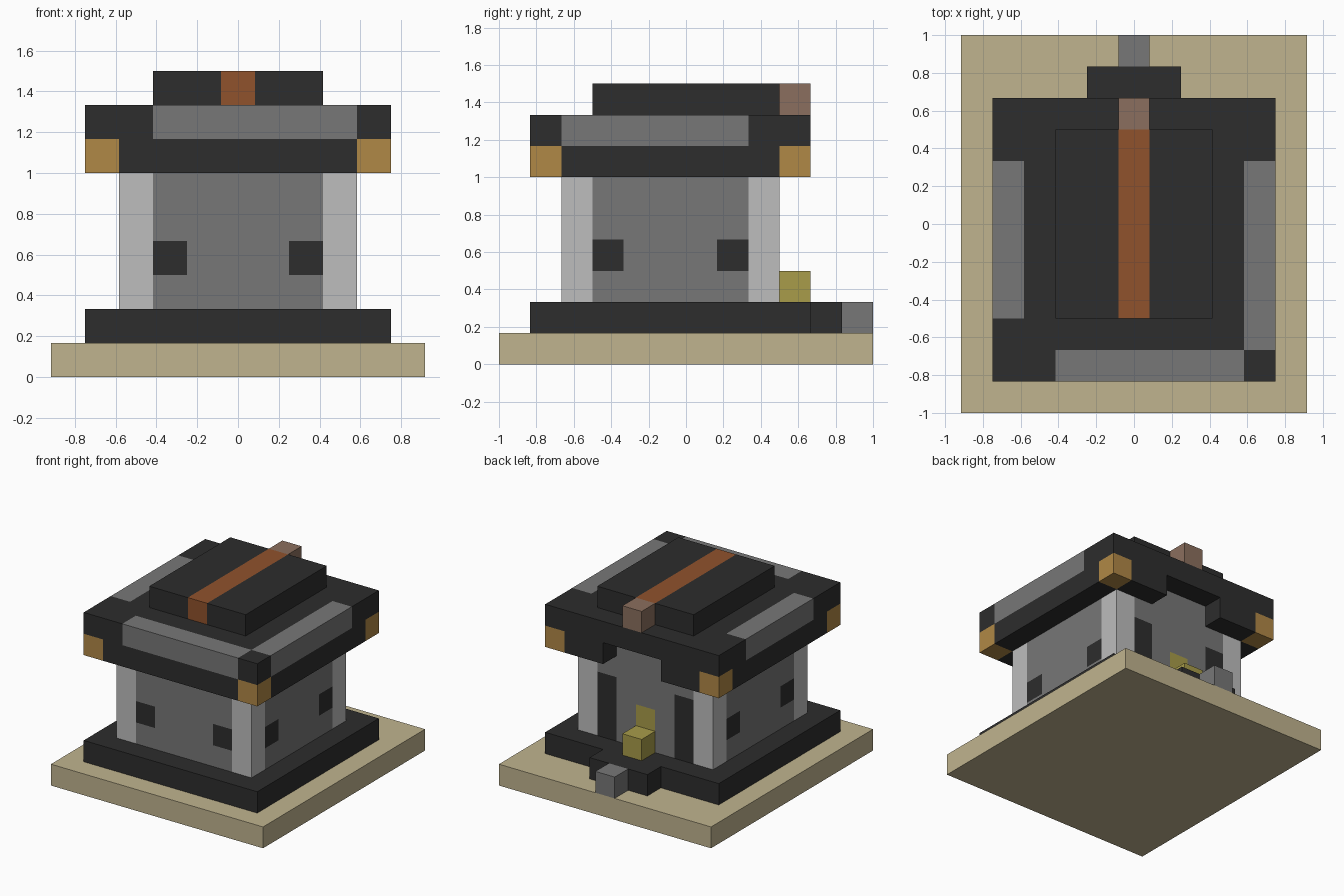
import bpy
import bmesh
from mathutils import Vector

U = 1 / 6  # size of one building block

cube = bpy.data.objects.get("Cube")
if cube:
    bpy.data.objects.remove(cube, do_unlink=True)


def material(name, hex_code):
    srgb = [int(hex_code[i:i + 2], 16) / 255 for i in (0, 2, 4)]
    colour = [c / 12.92 if c < 0.04045 else ((c + 0.055) / 1.055) ** 2.4 for c in srgb] + [1]
    mat = bpy.data.materials.new(name)
    mat.use_nodes = True
    mat.diffuse_color = colour
    mat.node_tree.nodes["Principled BSDF"].inputs["Base Color"].default_value = colour
    return mat


sand = material("sand", "C0B48F")
charcoal = material("charcoal", "2D2D2D")
stone = material("stone grey", "777777")
pale = material("pale grey", "BDBDBD")
gold = material("gold", "B08846")
rust = material("rust", "90522C")
brown = material("dusty brown", "8B6F5E")
yellow = material("dull yellow", "A89C4A")


def block(name, x, y, z, mat, paint=()):
    """Box from ranges in block units; paint holds (x, y, z, material) zones
    that are cut into its surface and coloured."""
    bm = bmesh.new()
    bmesh.ops.create_cube(bm, size=1)
    ranges = (x, y, z)
    for v in bm.verts:
        v.co = Vector([sum(r) / 2 + c * (r[1] - r[0]) for r, c in zip(ranges, v.co)])
    # cut along every zone border
    for axis in range(3):
        lo, hi = ranges[axis]
        for cut in sorted({c for zone in paint for c in zone[axis] if lo < c < hi}):
            point, normal = Vector(), Vector()
            point[axis], normal[axis] = cut, 1
            bmesh.ops.bisect_plane(bm, geom=bm.verts[:] + bm.edges[:] + bm.faces[:],
                                   plane_co=point, plane_no=normal)
    # colour the faces inside each zone
    mats = [mat]
    for *zone, zone_mat in paint:
        if zone_mat not in mats:
            mats.append(zone_mat)
        for f in bm.faces:
            c = f.calc_center_median()
            if all(r[0] - 0.01 < c[i] < r[1] + 0.01 for i, r in enumerate(zone)):
                f.material_index = mats.index(zone_mat)
    bmesh.ops.scale(bm, vec=(U, U, U), verts=bm.verts)
    mesh = bpy.data.meshes.new(name)
    bm.to_mesh(mesh)
    bm.free()
    for m in mats:
        mesh.materials.append(m)
    obj = bpy.data.objects.new(name, mesh)
    bpy.context.collection.objects.link(obj)
    return obj


def side(s, a, b):
    """Range a..b, mirrored when s is -1."""
    return (a, b) if s > 0 else (-b, -a)


MID = (-0.5, 0.5)

# ground slab, foundation and entrance steps
block("ground_slab", (-5.5, 5.5), (-6, 6), (0, 1), sand)
block("foundation", (-4.5, 4.5), (-5, 4), (1, 2), charcoal)
block("entrance_step", (-1.5, 1.5), (4, 5), (1, 2), charcoal)
block("entrance_stone", MID, (5, 6), (1, 2), stone)
block("entrance_block", MID, (3, 4), (2, 3), yellow)

# walls with corner pillars, windows, door strips and a door patch
zones = [(MID, (2, 3), (3, 4), yellow)]
for s in (-1, 1):
    for y in ((-4, -3), (2, 3)):
        zones.append((side(s, 2.5, 3.5), y, (2, 7), pale))
    for y in ((-3, -2), (1, 2)):
        zones.append((side(s, 2.5, 3.5), y, (3, 4), charcoal))
    zones.append((side(s, 1.5, 2.5), (-4, -3), (3, 4), charcoal))
    zones.append((side(s, 1.5, 2.5), (2, 3), (2, 5), charcoal))
block("walls", (-3.5, 3.5), (-4, 3), (2, 7), stone, zones)

# eaves around the wall tops, open above the entrance, with gold corners
block("front_eave", (-3.5, 3.5), (-5, -4), (6, 7), charcoal)
for s, label in ((-1, "right"), (1, "left")):
    block(label + "_eave", side(s, 3.5, 4.5), (-4, 3), (6, 7), charcoal)
    block(label + "_back_eave", side(s, 1.5, 3.5), (3, 4), (6, 7), charcoal)
    block(label + "_front_corner", side(s, 3.5, 4.5), (-5, -4), (6, 7), gold)
    block(label + "_back_corner", side(s, 3.5, 4.5), (3, 4), (6, 7), gold)

# roof with grey edge stripes
block("roof", (-4.5, 4.5), (-5, 4), (7, 8), charcoal, [
    ((-2.5, 3.5), (-5, -4), (7, 8), stone),
    ((3.5, 4.5), (-4, 2), (7, 8), stone),
    ((-4.5, -3.5), (-3, 2), (7, 8), stone),
])

# raised roof cap with a ridge stripe and an end block
block("roof_cap", (-2.5, 2.5), (-3, 3), (8, 9), charcoal, [(MID, (-3, 3), (8, 9), rust)])
block("ridge_end", MID, (3, 4), (8, 9), brown)
